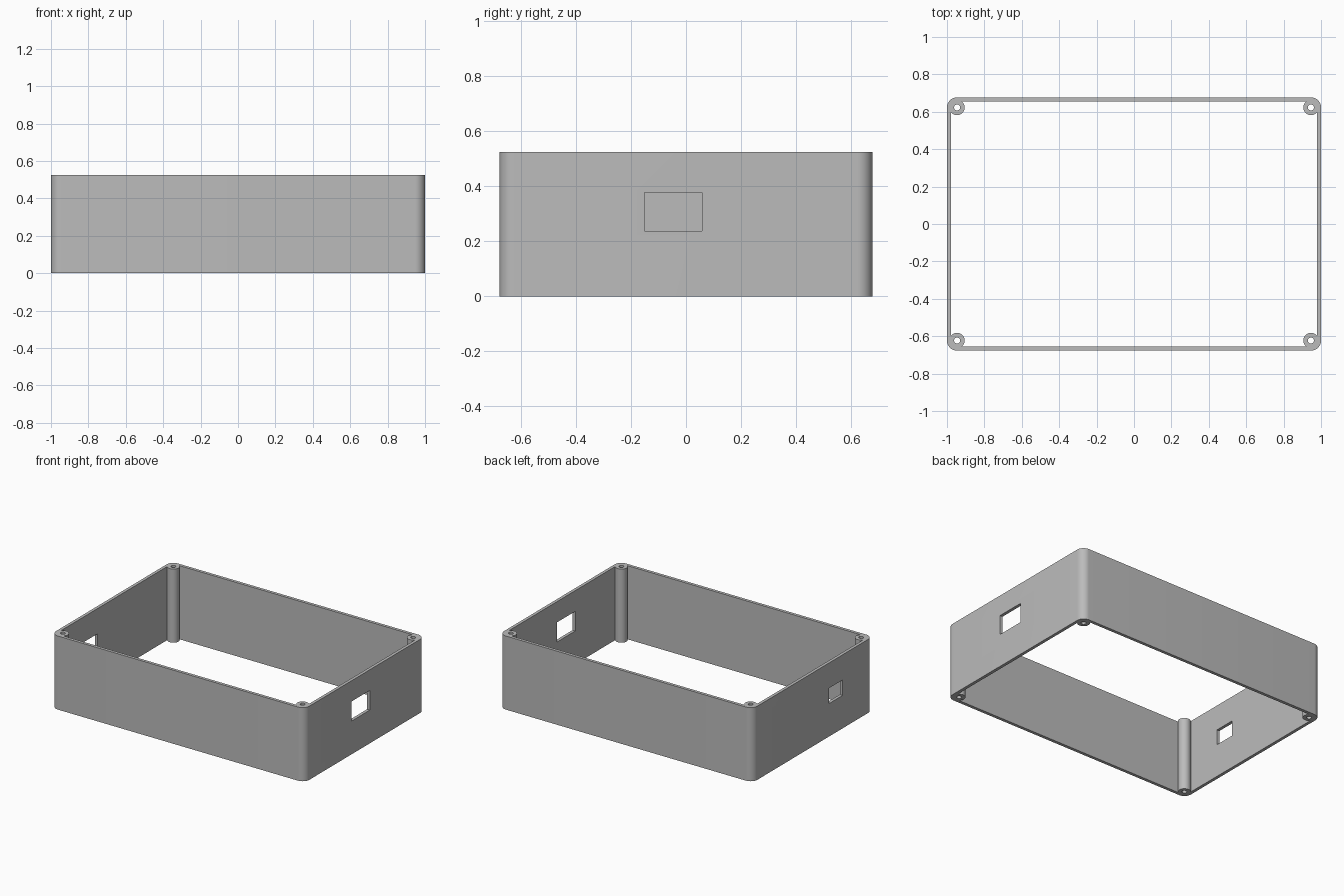
import bpy, bmesh
from math import cos, sin, pi

if "Cube" in bpy.data.objects:
    bpy.data.objects.remove(bpy.data.objects["Cube"])

HX, HY, HEIGHT = 1.0, 0.677, 0.525
WALL, CORNER = 0.022, 0.054
BOSS_R, HOLE_R = 0.041, 0.016
CORNERS = [(1, 1), (-1, 1), (-1, -1), (1, -1)]

grey = bpy.data.materials.new("plain grey")
grey.use_nodes = True
grey.diffuse_color = (0.5, 0.5, 0.5, 1)
grey.node_tree.nodes["Principled BSDF"].inputs["Base Color"].default_value = (0.5, 0.5, 0.5, 1)


def prism(name, outline, z0, z1):
    """Extrude a closed xy outline from z0 to z1."""
    bm = bmesh.new()
    face = bm.faces.new([bm.verts.new((x, y, z0)) for x, y in outline])
    top = bmesh.ops.extrude_face_region(bm, geom=[face])["geom"]
    verts = [v for v in top if isinstance(v, bmesh.types.BMVert)]
    bmesh.ops.translate(bm, verts=verts, vec=(0, 0, z1 - z0))
    bmesh.ops.recalc_face_normals(bm, faces=bm.faces)
    mesh = bpy.data.meshes.new(name)
    bm.to_mesh(mesh)
    bm.free()
    mesh.materials.append(grey)
    obj = bpy.data.objects.new(name, mesh)
    bpy.context.collection.objects.link(obj)
    return obj


def arc(cx, cy, r, start, sweep, n):
    return [(cx + r * cos(start + sweep * i / n), cy + r * sin(start + sweep * i / n))
            for i in range(n + 1)]


def rounded_rect(hx, hy, r):
    points = []
    for i, (sx, sy) in enumerate(CORNERS):
        points += arc(sx * (hx - r), sy * (hy - r), r, i * pi / 2, pi / 2, 12)
    return points


def cut(target, cutter):
    """Subtract the cutter from the target and discard the cutter."""
    mod = target.modifiers.new("cut", "BOOLEAN")
    mod.operation, mod.solver, mod.object = "DIFFERENCE", "EXACT", cutter
    bpy.context.view_layer.objects.active = target
    bpy.ops.object.modifier_apply(modifier=mod.name)
    bpy.data.objects.remove(cutter)


def box(name, x, y0, y1, z0, z1):
    return prism(name, [(x - 0.1, y0), (x + 0.1, y0), (x + 0.1, y1), (x - 0.1, y1)], z0, z1)


def corner_posts(name, r, extra):
    for sx, sy in CORNERS:
        circle = arc(sx * (HX - CORNER), sy * (HY - CORNER), r, 0, 2 * pi, 40)[:-1]
        yield prism(name, circle, -extra, HEIGHT + extra)


# Open frame: the cavity leaves a screw boss standing in each corner
frame = prism("case_frame", rounded_rect(HX, HY, CORNER), 0, HEIGHT)
cavity = prism("cavity", rounded_rect(HX - WALL, HY - WALL, CORNER - WALL), -0.1, HEIGHT + 0.1)
for post in corner_posts("boss", BOSS_R, 0.2):
    cut(cavity, post)
cut(frame, cavity)

# Screw holes through the bosses
for hole in corner_posts("screw_hole", HOLE_R, 0.1):
    cut(frame, hole)

# Port openings in the two end walls
cut(frame, box("large_port", HX, -0.15, 0.058, 0.237, 0.377))
cut(frame, box("small_port", -HX, -0.337, -0.185, 0.235, 0.345))

# Smooth the round surfaces, keep the edges sharp
bpy.ops.object.select_all(action="DESELECT")
frame.select_set(True)
bpy.context.view_layer.objects.active = frame
bpy.ops.object.shade_smooth_by_angle(angle=pi / 6)
